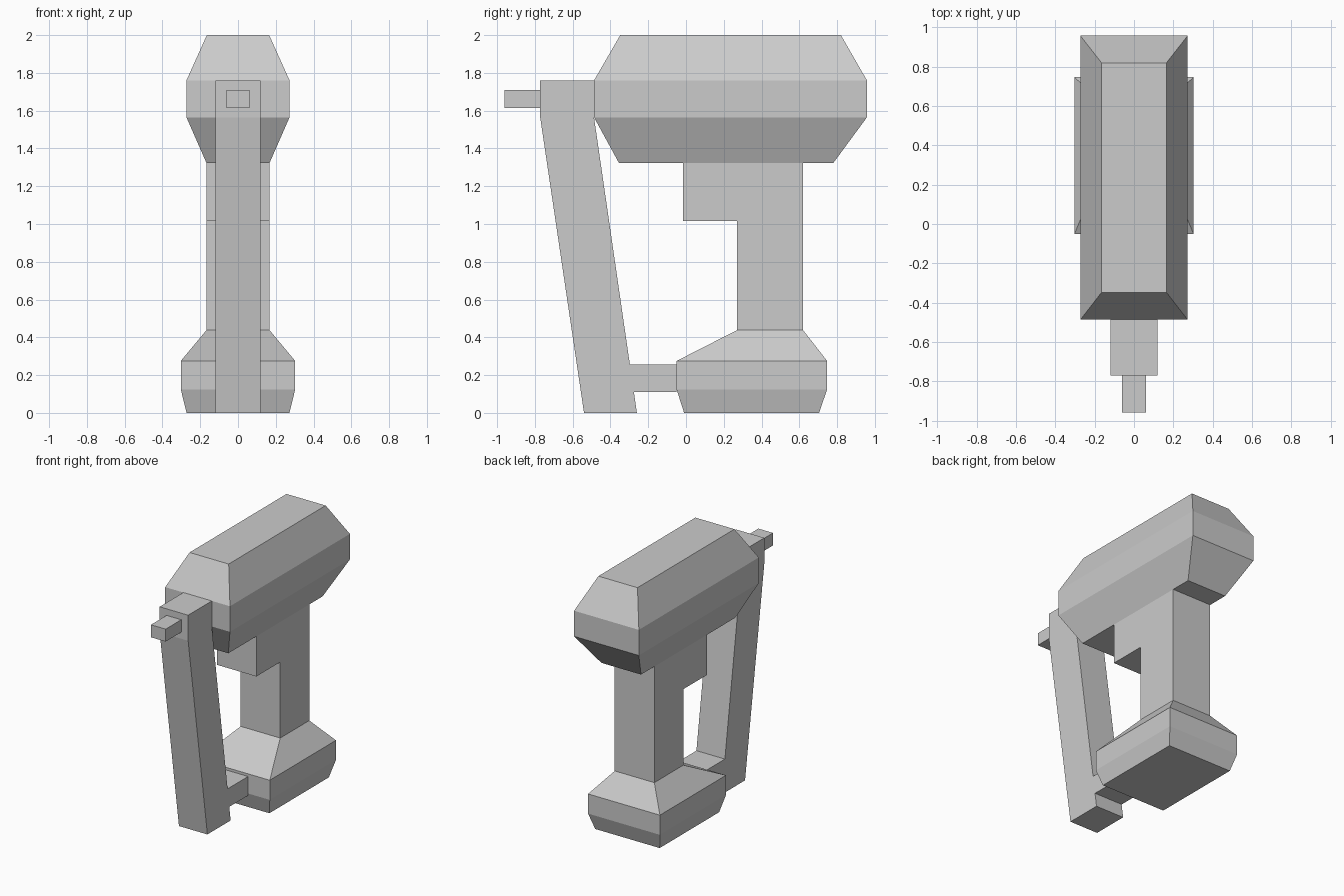
import bpy, bmesh

if "Cube" in bpy.data.objects:
    bpy.data.objects.remove(bpy.data.objects["Cube"])


def finish(name, bm):
    bmesh.ops.recalc_face_normals(bm, faces=bm.faces)
    mesh = bpy.data.meshes.new(name)
    bm.to_mesh(mesh)
    bm.free()
    obj = bpy.data.objects.new(name, mesh)
    bpy.context.collection.objects.link(obj)
    return obj


def stack(name, levels):
    """Loft rectangles given as (z, half width, front y, back y)."""
    bm = bmesh.new()
    rings = [[bm.verts.new(p) for p in ((-w, f, z), (w, f, z), (w, b, z), (-w, b, z))]
             for z, w, f, b in levels]
    for lo, hi in zip(rings, rings[1:]):
        for i in range(4):
            j = (i + 1) % 4
            bm.faces.new((lo[i], lo[j], hi[j], hi[i]))
    bm.faces.new(rings[0])
    bm.faces.new(rings[-1])
    return finish(name, bm)


def extrude(name, half, profile):
    """Extrude a (y, z) side profile symmetrically across x."""
    bm = bmesh.new()
    face = bm.faces.new([bm.verts.new((-half, y, z)) for y, z in profile])
    out = bmesh.ops.extrude_face_region(bm, geom=[face], use_keep_orig=True)
    verts = [v for v in out["geom"] if isinstance(v, bmesh.types.BMVert)]
    bmesh.ops.translate(bm, verts=verts, vec=(2 * half, 0, 0))
    return finish(name, bm)


# Chamfered upper housing
stack("upper_housing", [(1.323, 0.167, -0.355, 0.78), (1.565, 0.273, -0.487, 0.958),
                        (1.76, 0.273, -0.487, 0.958), (2.0, 0.165, -0.348, 0.82)])

# Flared foot under the handle
stack("foot", [(0, 0.272, -0.01, 0.705), (0.125, 0.303, -0.05, 0.747),
               (0.275, 0.303, -0.05, 0.747), (0.438, 0.167, 0.27, 0.62)])

# Handle with the trigger block as one side profile
extrude("handle", 0.167, [(0.27, 0.438), (0.62, 0.438), (0.62, 1.323),
                          (-0.017, 1.323), (-0.017, 1.017), (0.27, 1.017)])

# Slanted front magazine with its bridge to the foot
extrude("front_magazine", 0.12, [(-0.54, 0), (-0.26, 0), (-0.276, 0.11), (-0.05, 0.11),
                                 (-0.05, 0.255), (-0.297, 0.255), (-0.487, 1.565),
                                 (-0.487, 1.76), (-0.772, 1.76), (-0.772, 1.565)])

# Nose tip
extrude("nose_tip", 0.062, [(-0.96, 1.615), (-0.772, 1.615), (-0.772, 1.71), (-0.96, 1.71)])
